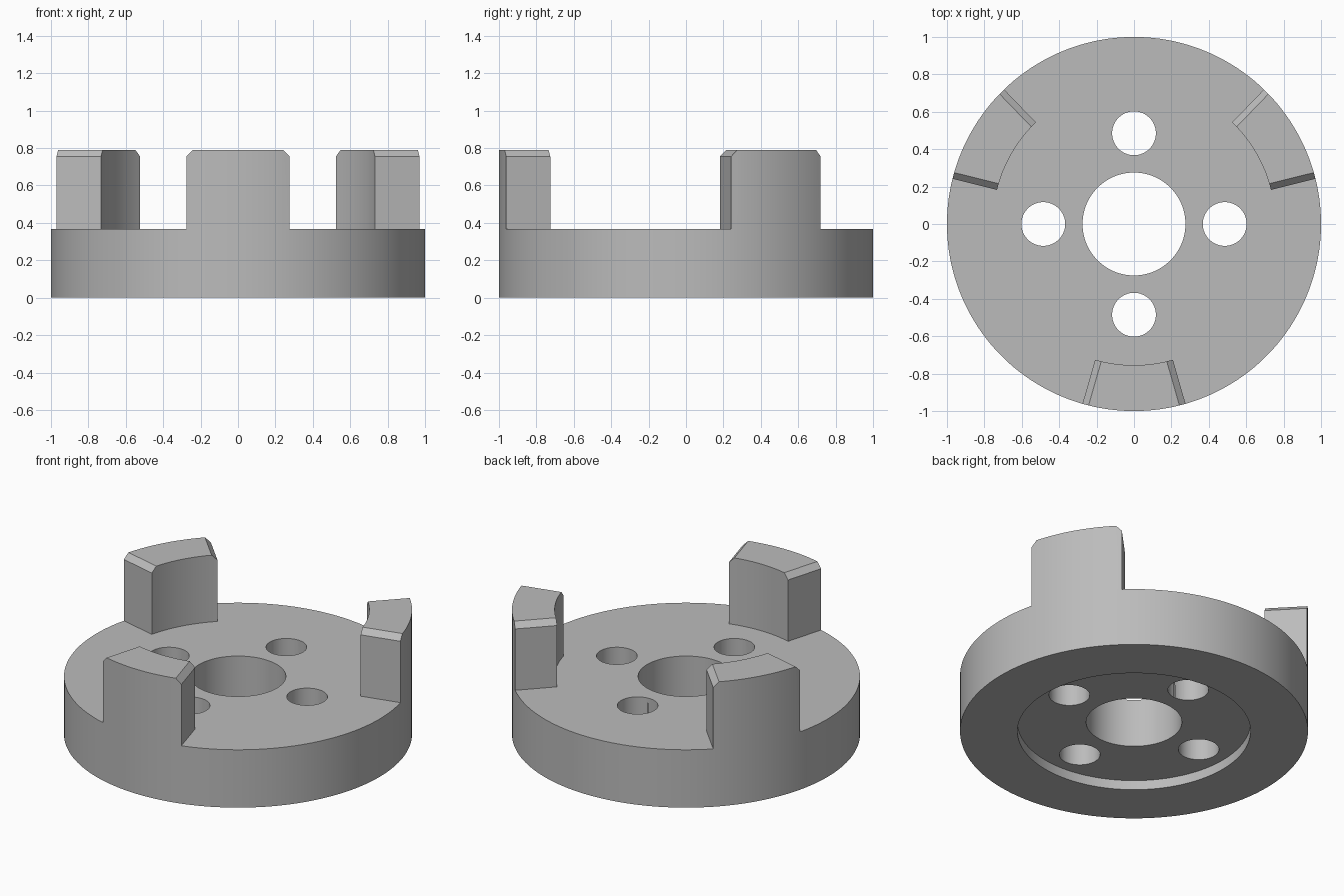
import bpy, bmesh
from math import radians, sin, cos
from mathutils import Vector

cube = bpy.data.objects.get("Cube")
if cube:
    bpy.data.objects.remove(cube, do_unlink=True)

SEGMENTS = 180
BASE_TOP, JAW_TOP = 0.367, 0.79
OUTER, JAW_INNER, BORE = 1.0, 0.755, 0.275
CHAMFER = 0.034

steel = bpy.data.materials.new("grey_steel")
steel.use_nodes = True
GREY = (0.5, 0.5, 0.5, 1)
steel.diffuse_color = GREY
steel.node_tree.nodes["Principled BSDF"].inputs["Base Color"].default_value = GREY


def polar(r, degrees, z=0.0):
    a = radians(degrees)
    return Vector((r * cos(a), r * sin(a), z))


def make_object(name, bm):
    mesh = bpy.data.meshes.new(name)
    bm.to_mesh(mesh)
    bm.free()
    mesh.materials.append(steel)
    obj = bpy.data.objects.new(name, mesh)
    bpy.context.collection.objects.link(obj)
    return obj


def activate(obj):
    bpy.ops.object.select_all(action='DESELECT')
    obj.select_set(True)
    bpy.context.view_layer.objects.active = obj


def smooth(obj):
    activate(obj)
    bpy.ops.object.shade_smooth_by_angle(angle=radians(25))


# Round base: turned profile with centre bore and a shallow recess underneath
profile = [(BORE, 0.06), (0.67, 0.06), (0.67, 0), (OUTER, 0),
           (OUTER, BASE_TOP), (BORE, BASE_TOP)]
bm = bmesh.new()
rings = [[bm.verts.new(polar(r, i * 360 / SEGMENTS, z)) for r, z in profile]
         for i in range(SEGMENTS)]
for i, ring in enumerate(rings):
    nxt = rings[(i + 1) % SEGMENTS]
    for j in range(len(profile)):
        k = (j + 1) % len(profile)
        bm.faces.new((ring[j], nxt[j], nxt[k], ring[k]))
bmesh.ops.recalc_face_normals(bm, faces=bm.faces)
base = make_object("round_base", bm)

# Four bolt holes drilled through the base
for i in range(4):
    bpy.ops.mesh.primitive_cylinder_add(vertices=64, radius=0.117, depth=2,
                                        location=polar(0.485, 90 * i))
    cutter = bpy.context.object
    cutter.name = "hole_cutter"
    cutter.hide_render = True
    activate(base)
    mod = base.modifiers.new("bolt_hole", 'BOOLEAN')
    mod.operation, mod.solver, mod.object = 'DIFFERENCE', 'EXACT', cutter
    bpy.ops.object.modifier_apply(modifier=mod.name)
    bpy.data.objects.remove(cutter, do_unlink=True)
smooth(base)


# Upright jaw: arc sector flush with the rim, top side edges chamfered
def make_jaw(name, middle, half=16):
    angles = range(middle - half, middle + half + 1, 2)
    outline = [polar(OUTER, a, BASE_TOP) for a in angles]
    outline += [polar(JAW_INNER, a, BASE_TOP) for a in reversed(angles)]
    bm = bmesh.new()
    floor = bm.faces.new([bm.verts.new(p) for p in outline])
    top = bmesh.ops.extrude_face_region(bm, geom=[floor], use_keep_orig=True)["geom"]
    bmesh.ops.translate(bm, vec=(0, 0, JAW_TOP - BASE_TOP),
                        verts=[v for v in top if isinstance(v, bmesh.types.BMVert)])
    for side in (-1, 1):
        edge = middle + side * half
        cut = bmesh.ops.bisect_plane(
            bm, geom=bm.verts[:] + bm.edges[:] + bm.faces[:], dist=1e-5,
            plane_co=polar(OUTER, edge, JAW_TOP - CHAMFER),
            plane_no=polar(1, edge + side * 90, 1), clear_outer=True)["geom_cut"]
        bmesh.ops.contextual_create(
            bm, geom=[e for e in cut if isinstance(e, bmesh.types.BMEdge)])
    bmesh.ops.recalc_face_normals(bm, faces=bm.faces)
    # the underside is joined to the base
    under = [f for f in bm.faces if f.normal.z < -0.9]
    bmesh.ops.delete(bm, geom=under, context='FACES_ONLY')
    smooth(make_object(name, bm))


for name, angle in (("front_jaw", -90), ("back_left_jaw", 30), ("back_right_jaw", 150)):
    make_jaw(name, angle)
